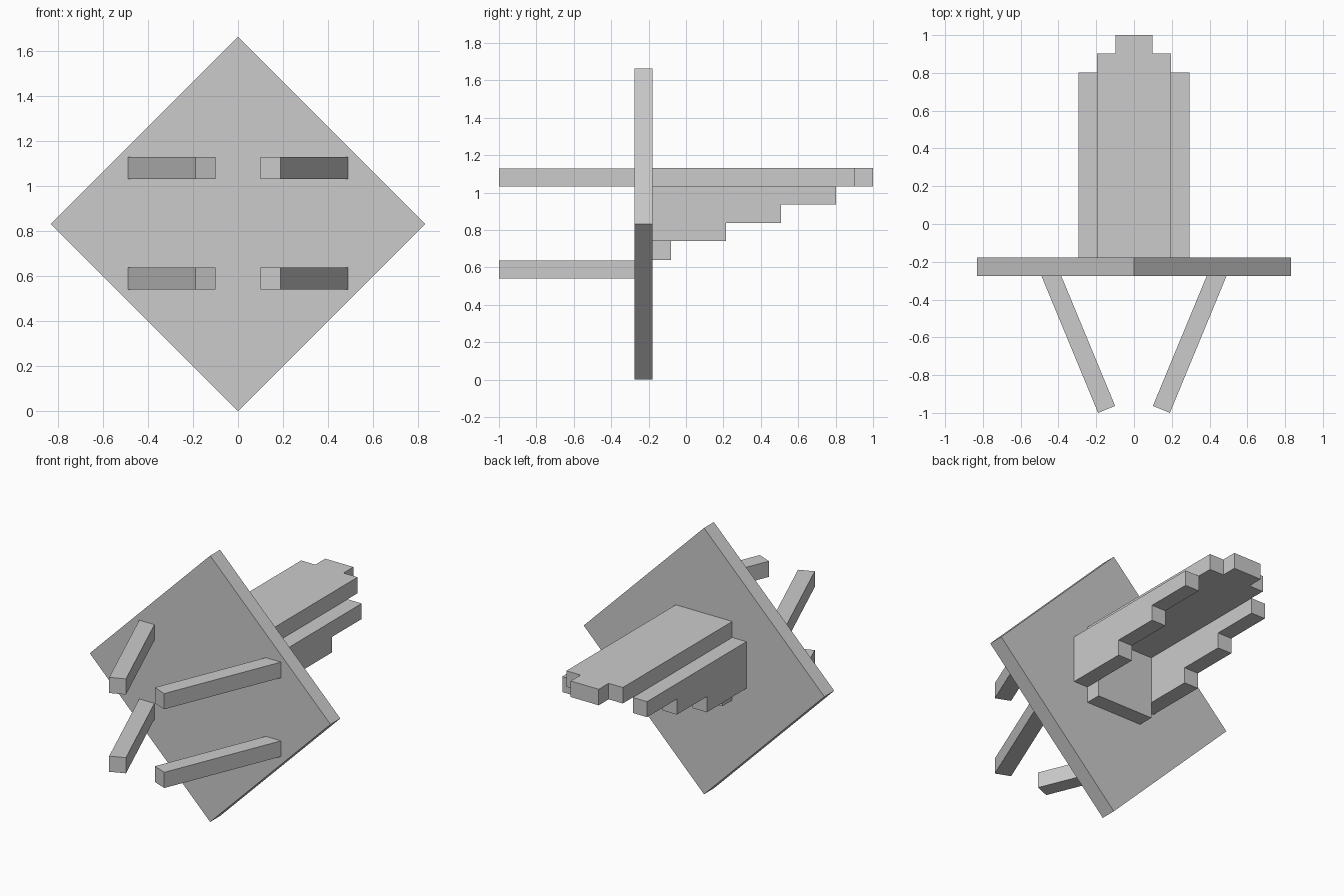
import bpy, bmesh
from mathutils import Vector

if "Cube" in bpy.data.objects:
    bpy.data.objects.remove(bpy.data.objects["Cube"])


def prism(name, points, direction):
    """Extrude a closed planar outline along a direction."""
    bm = bmesh.new()
    face = bm.faces.new([bm.verts.new(p) for p in points])
    ext = bmesh.ops.extrude_face_region(bm, geom=[face])
    moved = [v for v in ext["geom"] if isinstance(v, bmesh.types.BMVert)]
    bmesh.ops.translate(bm, verts=moved, vec=Vector(direction))
    bmesh.ops.recalc_face_normals(bm, faces=bm.faces)
    mesh = bpy.data.meshes.new(name)
    bm.to_mesh(mesh)
    bm.free()
    obj = bpy.data.objects.new(name, mesh)
    bpy.context.collection.objects.link(obj)
    return obj


FRONT, BACK = -0.275, -0.178   # plate faces
R = 0.832                      # half diagonal of the plate

# Diamond plate standing on its corner
prism("diamond_plate",
      [(0, FRONT, 0), (R, FRONT, R), (0, FRONT, 2 * R), (-R, FRONT, R)],
      (0, BACK - FRONT, 0))

# Four inward-leaning front bars
bar = [(0.49, FRONT), (0.385, FRONT), (0.10, -0.963), (0.19, -1.0)]
for level, z in (("upper", 1.032), ("lower", 0.54)):
    for side, s in (("right", 1), ("left", -1)):
        prism(f"{level}_{side}_bar", [(s * x, y, z) for x, y in bar], (0, 0, 0.098))

# Top slab with a stepped tip
half = [(0.195, BACK), (0.195, 0.902), (0.097, 0.902), (0.097, 1.0)]
outline = half + [(-x, y) for x, y in reversed(half)]
prism("top_slab", [(x, y, 1.032) for x, y in outline], (0, 0, 0.1))

# Stepped side walls under the slab edges
steps = [(BACK, 1.032), (0.803, 1.032), (0.803, 0.935), (0.508, 0.935),
         (0.508, 0.838), (0.213, 0.838), (0.213, 0.74), (BACK, 0.74)]
for side, s in (("right", 1), ("left", -1)):
    prism(f"{side}_stepped_wall", [(s * 0.195, y, z) for y, z in steps], (s * 0.098, 0, 0))

# Block closing the channel next to the plate
prism("channel_block",
      [(-0.195, BACK, 0.64), (0.195, BACK, 0.64), (0.195, BACK, 1.032), (-0.195, BACK, 1.032)],
      (0, 0.098, 0))
